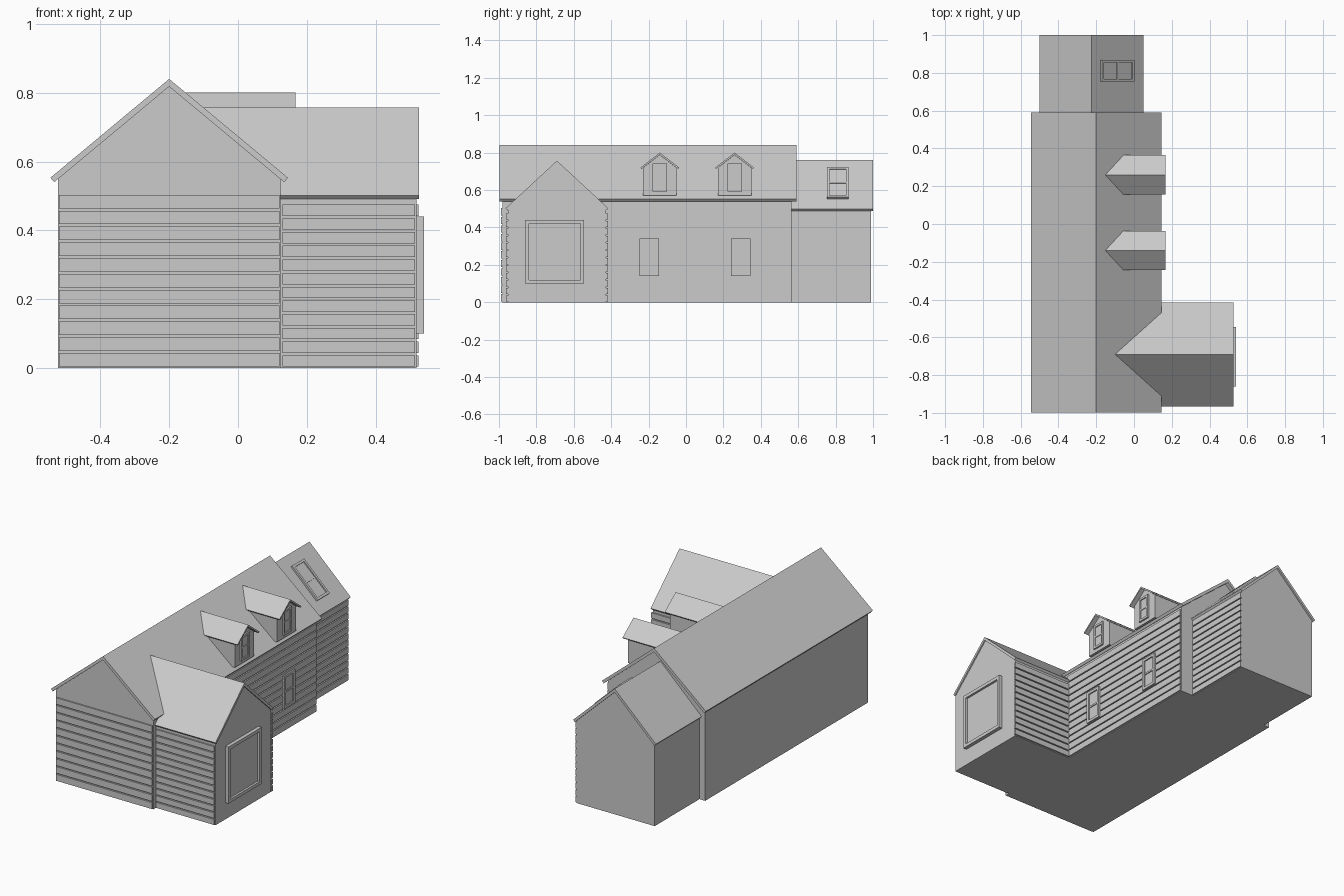
import bpy, bmesh
from math import atan2, sin, cos
from mathutils import Matrix, Vector

if "Cube" in bpy.data.objects:
    bpy.data.objects.remove(bpy.data.objects["Cube"])


def to_object(name, bm):
    bmesh.ops.recalc_face_normals(bm, faces=bm.faces)
    me = bpy.data.meshes.new(name)
    bm.to_mesh(me)
    bm.free()
    ob = bpy.data.objects.new(name, me)
    bpy.context.collection.objects.link(ob)
    return ob


def box(bm, a, b, m=Matrix()):
    a, b = Vector(a), Vector(b)
    size = b - a
    bmesh.ops.create_cube(bm, size=1, matrix=m @ Matrix.Translation((a + b) / 2) @ Matrix.Diagonal((*size, 1)))


def place(axis, u, t, z):
    return (t, u, z) if axis == 'x' else (u, t, z)


def roof(name, axis, c, hw, zr, ze, t, ridge_start, eave_start, end):
    """Folded roof slab running along axis; the start edge may be angled to form a valley."""
    a = atan2(zr - ze, hw)
    ui, zi = hw - t * sin(a), ze - t * cos(a)
    pts = [(-hw, ze), (0, zr), (hw, ze), (ui, zi), (0, zr - t / cos(a)), (-ui, zi)]
    bm = bmesh.new()
    s = [bm.verts.new(place(axis, c + u, ridge_start + (eave_start - ridge_start) * abs(u) / hw, z)) for u, z in pts]
    e = [bm.verts.new(place(axis, c + u, end, z)) for u, z in pts]
    for i in range(6):
        j = (i + 1) % 6
        bm.faces.new((s[i], s[j], e[j], e[i]))
    for r in (s, e):
        bm.faces.new((r[0], r[1], r[4], r[5]))
        bm.faces.new((r[1], r[2], r[3], r[4]))
    return to_object(name, bm)


def house(name, axis, c, hw, zr, slope, z0, t0, t1):
    """Gable-ended wall block."""
    ze = zr - slope * hw
    pts = [(-hw, z0), (hw, z0), (hw, ze), (0, zr), (-hw, ze)]
    bm = bmesh.new()
    s = [bm.verts.new(place(axis, c + u, t0, z)) for u, z in pts]
    e = [bm.verts.new(place(axis, c + u, t1, z)) for u, z in pts]
    bm.faces.new(s)
    bm.faces.new(e)
    for i in range(5):
        j = (i + 1) % 5
        bm.faces.new((s[i], s[j], e[j], e[i]))
    return to_object(name, bm)


def siding(name, x0, x1, y0, y1, top, n, gap=0.007):
    bm = bmesh.new()
    p = top / n
    for i in range(n):
        box(bm, (x0, y0, i * p + 0.004), (x1, y1, (i + 1) * p + 0.004 - gap))
    return to_object(name, bm)


def window(name, origin, right, up, w, h, border, depth, bar=True):
    """Frame with a recessed pane and optional middle rail, facing right x up."""
    r, u = Vector(right).normalized(), Vector(up).normalized()
    m = Matrix((r, u, r.cross(u))).transposed().to_4x4()
    m.translation = origin
    bm = bmesh.new()
    for s in (-1, 1):
        xs = sorted((s * w / 2, s * (w / 2 - border)))
        box(bm, (xs[0], -h / 2, -0.01), (xs[1], h / 2, depth), m)
        ys = sorted((s * h / 2, s * (h / 2 - border)))
        box(bm, (-w / 2 + border, ys[0], -0.01), (w / 2 - border, ys[1], depth), m)
    box(bm, (-w / 2 + border, -h / 2 + border, -0.01), (w / 2 - border, h / 2 - border, depth * 0.4), m)
    if bar:
        box(bm, (-w / 2 + border, -border / 3, 0), (w / 2 - border, border / 3, depth * 0.8), m)
    return to_object(name, bm)


Y, Z = (0, 1, 0), (0, 0, 1)

# Main block
house("main_walls", 'y', -0.2, 0.323, 0.823, 0.832, 0, -0.98, 0.565)
roof("main_roof", 'y', -0.2, 0.345, 0.84, 0.553, 0.017, -0.997, -0.997, 0.59)
siding("main_front_siding", -0.52, 0.12, -0.988, -0.975, 0.506, 11)
siding("main_side_siding", 0.118, 0.131, -0.43, 0.56, 0.535, 12)

# Rear extension
house("extension_walls", 'y', -0.225, 0.26, 0.742, 0.945, 0, 0.56, 0.99)
roof("extension_roof", 'y', -0.225, 0.275, 0.76, 0.5, 0.015, 0.56, 0.56, 1.0)
siding("extension_siding", 0.03, 0.043, 0.565, 0.99, 0.49, 12)

# Side wing
house("wing_walls", 'x', -0.69, 0.263, 0.74, 0.927, 0, 0.1, 0.518)
roof("wing_roof", 'x', -0.69, 0.275, 0.757, 0.502, 0.015, -0.104, 0.12, 0.526)
siding("wing_front_siding", 0.13, 0.514, -0.962, -0.95, 0.478, 12)
siding("wing_back_siding", 0.13, 0.524, -0.43, -0.418, 0.478, 12)
window("wing_door", (0.518, -0.7025, 0.27), Y, Z, 0.315, 0.34, 0.02, 0.022, bar=False)

# Side windows
for i, y in enumerate((-0.197, 0.292)):
    window(f"side_window_{i}", (0.128, y, 0.24), Y, Z, 0.105, 0.2, 0.016, 0.012)

# Dormers
for i, y in enumerate((-0.14, 0.26)):
    house(f"dormer_walls_{i}", 'x', y, 0.09, 0.788, 0.77, 0.57, -0.04, 0.14)
    roof(f"dormer_roof_{i}", 'x', y, 0.104, 0.8, 0.72, 0.009, -0.152, -0.056, 0.167)
    window(f"dormer_window_{i}", (0.14, y, 0.666), Y, Z, 0.078, 0.15, 0.013, 0.01)

# Skylight on the extension roof
window("skylight", (-0.092, 0.812, 0.634), Y, (-0.275, 0, 0.26), 0.115, 0.235, 0.014, 0.012)
